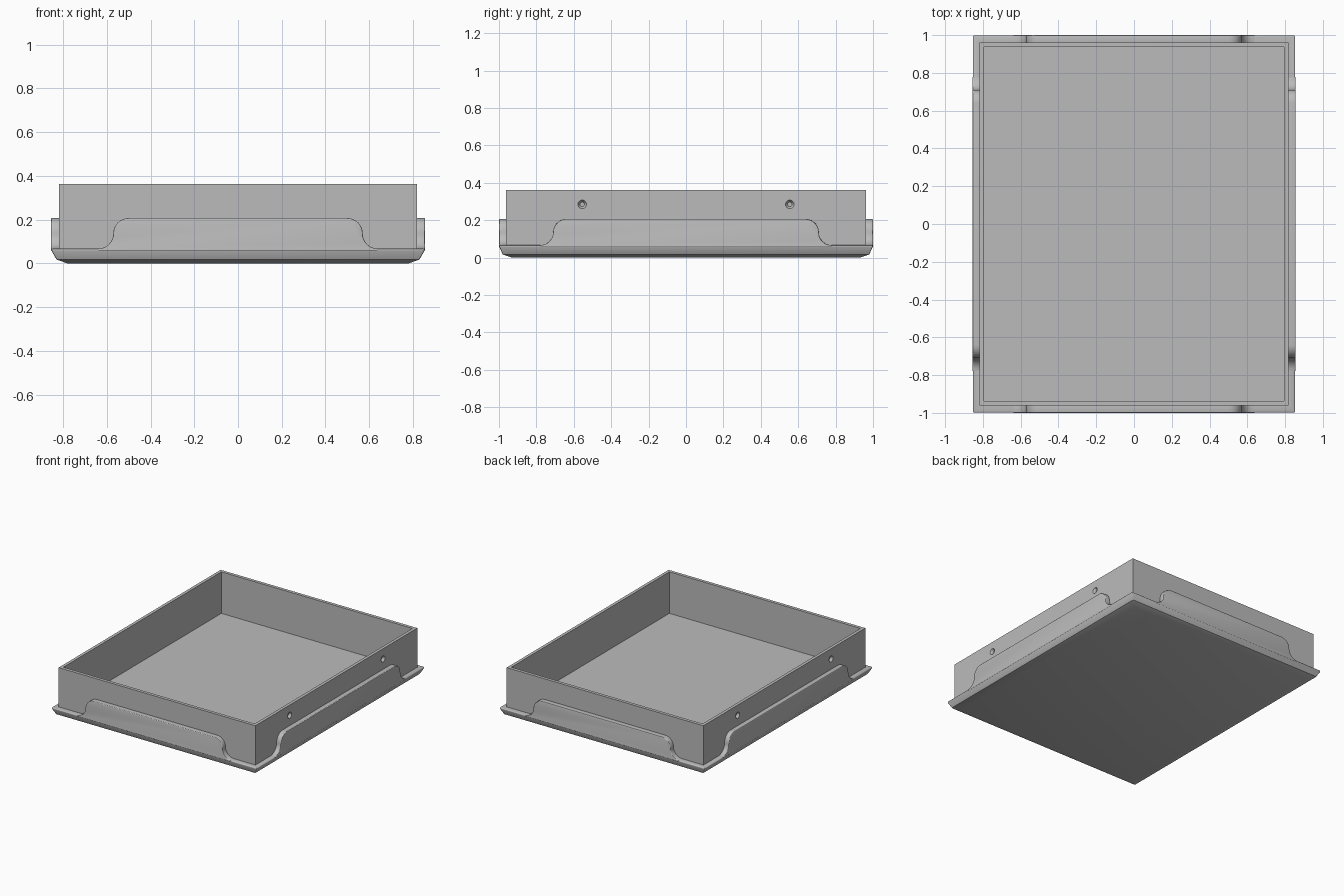
import bpy, bmesh
from math import pi, sin, cos, radians
from mathutils import Matrix

cube = bpy.data.objects.get("Cube")
if cube:
    bpy.data.objects.remove(cube, do_unlink=True)

GREY = (0.5, 0.5, 0.5, 1)
mat = bpy.data.materials.new("plain grey")
mat.use_nodes = True
mat.diffuse_color = GREY
mat.node_tree.nodes["Principled BSDF"].inputs["Base Color"].default_value = GREY


def make_object(name, bm):
    bmesh.ops.recalc_face_normals(bm, faces=bm.faces)
    mesh = bpy.data.meshes.new(name)
    bm.to_mesh(mesh)
    bm.free()
    mesh.materials.append(mat)
    obj = bpy.data.objects.new(name, mesh)
    bpy.context.collection.objects.link(obj)
    return obj


def select_only(obj):
    bpy.ops.object.select_all(action="DESELECT")
    obj.select_set(True)
    bpy.context.view_layer.objects.active = obj


def finish(obj, width, segments=3):
    """Round the sharp edges and shade smoothly."""
    mod = obj.modifiers.new("rounded edges", "BEVEL")
    mod.width = width
    mod.segments = segments
    mod.limit_method = "ANGLE"
    mod.angle_limit = radians(65)
    select_only(obj)
    bpy.ops.object.modifier_apply(modifier=mod.name)
    bpy.ops.object.shade_smooth_by_angle(angle=radians(30))


def rect_loft(name, rings):
    """Closed solid through rectangles given as (half x, half y, z)."""
    bm = bmesh.new()
    loops = [[bm.verts.new((sx * x, sy * y, z))
              for sx, sy in ((-1, -1), (1, -1), (1, 1), (-1, 1))]
             for x, y, z in rings]
    for a, b in zip(loops, loops[1:]):
        for i in range(4):
            j = (i + 1) % 4
            bm.faces.new((a[i], a[j], b[j], b[i]))
    bm.faces.new(loops[0])
    bm.faces.new(loops[-1])
    return make_object(name, bm)


# Base tray with a sloped underside and a raised lip
RIM = 0.067
base = rect_loft("base", [(0.78, 0.93, 0), (0.83, 0.98, 0.017),
                          (0.853, 0.998, 0.058), (0.853, 0.998, RIM),
                          (0.81, 0.95, RIM), (0.81, 0.95, 0.03)])
finish(base, 0.006)

# Open box: outer walls, rim, inner walls and floor
WALL_X, WALL_Y = 0.818, 0.962
box = rect_loft("box_walls", [(WALL_X, WALL_Y, 0.025), (WALL_X, WALL_Y, 0.362),
                              (0.795, 0.938, 0.362), (0.795, 0.938, 0.05)])

# Blind screw holes in the two long walls
bm = bmesh.new()
for side in (-1, 1):
    for y in (-0.555, 0.555):
        place = (Matrix.Translation((side * WALL_X, y, 0.285))
                 @ Matrix.Rotation(side * pi / 2, 4, "Y"))
        bmesh.ops.create_cone(bm, cap_ends=True, segments=20, radius1=0.012,
                              radius2=0.034, depth=0.036, matrix=place)
cutter = make_object("hole_cutter", bm)
cutter.hide_render = True
cut = box.modifiers.new("holes", "BOOLEAN")
cut.operation = "DIFFERENCE"
cut.solver = "EXACT"
cut.object = cutter
select_only(box)
bpy.ops.object.modifier_apply(modifier=cut.name)
bpy.data.objects.remove(cutter, do_unlink=True)
bpy.ops.object.shade_smooth_by_angle(angle=radians(30))


def side_panel(name, half_top, outer, turn):
    """Raised panel whose ends sweep down to the lip in an S curve."""
    r = (0.207 - RIM) / 2
    mid = half_top + r
    steps = [i * pi / 16 for i in range(9)]
    end = [(half_top + r * sin(t), RIM + r + r * cos(t)) for t in steps]
    end += [(mid + r * (1 - cos(t)), RIM + r - r * sin(t)) for t in steps[1:]]
    end.append((mid + r, 0.056))
    outline = end + [(-u, z) for u, z in reversed(end)]
    bm = bmesh.new()
    face = bm.faces.new([bm.verts.new((u, -outer, z)) for u, z in outline])
    moved = bmesh.ops.extrude_face_region(bm, geom=[face])["geom"]
    verts = [v for v in moved if isinstance(v, bmesh.types.BMVert)]
    bmesh.ops.translate(bm, verts=verts, vec=(0, 0.05, 0))
    bmesh.ops.rotate(bm, verts=bm.verts, matrix=Matrix.Rotation(turn, 3, "Z"))
    finish(make_object(name, bm), 0.006)


# Panels on all four sides
side_panel("front_panel", 0.5, 1.0, 0)
side_panel("back_panel", 0.5, 1.0, pi)
side_panel("left_panel", 0.64, 0.855, pi / 2)
side_panel("right_panel", 0.64, 0.855, -pi / 2)
